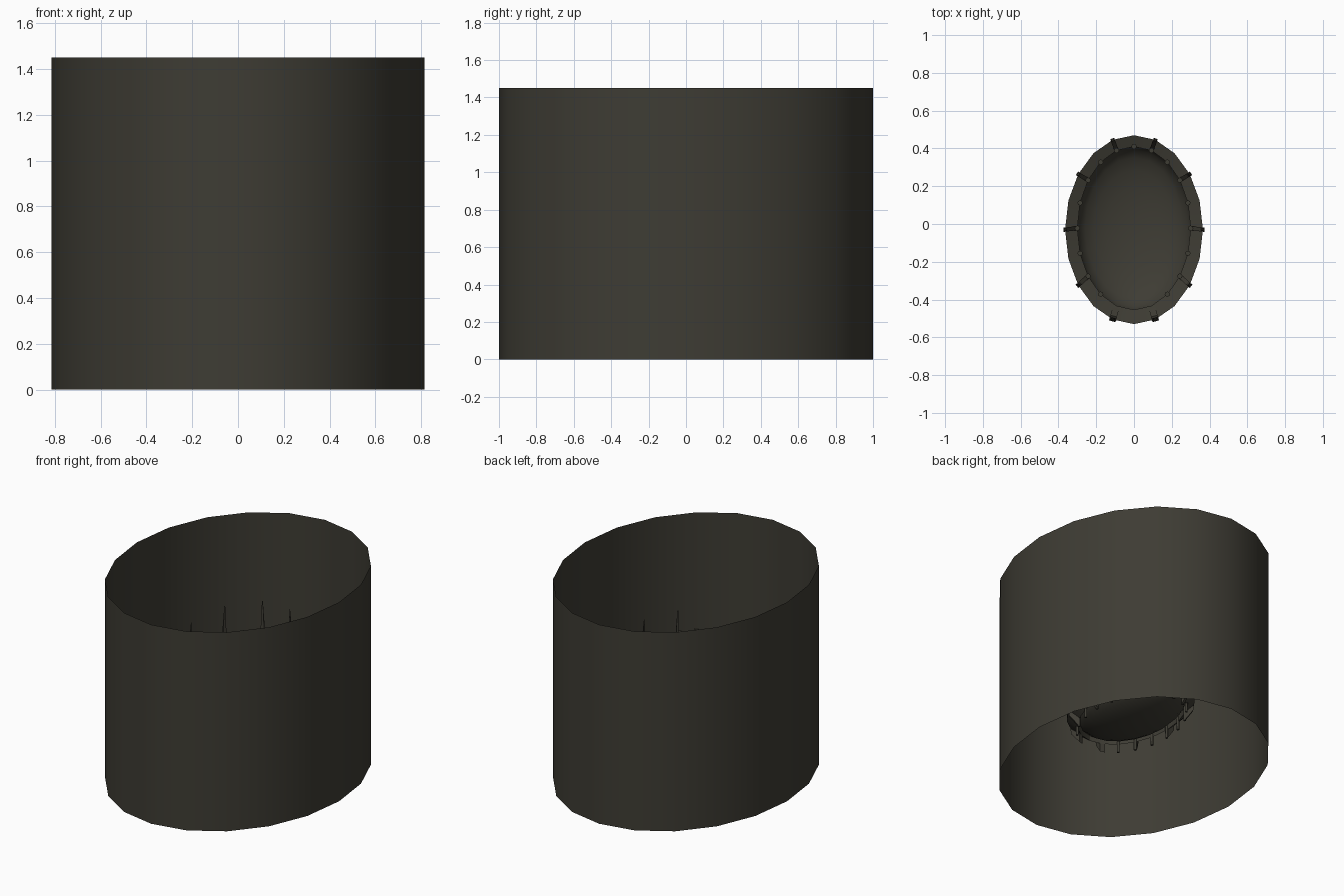
import bpy, bmesh, math
from mathutils import Vector

if "Cube" in bpy.data.objects:
    bpy.data.objects.remove(bpy.data.objects["Cube"])

SIDES = 20
mat = bpy.data.materials.new("dark_olive_grey")
mat.diffuse_color = (0.048, 0.045, 0.034, 1)
mat.use_nodes = True
mat.node_tree.nodes["Principled BSDF"].inputs["Base Color"].default_value = mat.diffuse_color


def finish(name, bm, smooth=None, recalc=True):
    if recalc:
        bmesh.ops.recalc_face_normals(bm, faces=bm.faces)
    me = bpy.data.meshes.new(name)
    bm.to_mesh(me)
    bm.free()
    me.materials.append(mat)
    ob = bpy.data.objects.new(name, me)
    bpy.context.collection.objects.link(ob)
    if smooth:
        bpy.ops.object.select_all(action='DESELECT')
        ob.select_set(True)
        bpy.context.view_layer.objects.active = ob
        bpy.ops.object.shade_smooth_by_angle(angle=math.radians(smooth))
    return ob


def loft(name, rings, closed=False, tip=None, smooth=40):
    """Join elliptical rings given as (rx, ry, y centre, z)."""
    bm = bmesh.new()
    loops = []
    for rx, ry, cy, z in rings:
        loops.append([bm.verts.new((rx * math.cos(a), cy + ry * math.sin(a), z))
                      for a in (math.tau * i / SIDES for i in range(SIDES))])
    pairs = list(zip(loops, loops[1:]))
    if closed:
        pairs.append((loops[-1], loops[0]))
    for lo, hi in pairs:
        for i in range(SIDES):
            j = (i + 1) % SIDES
            bm.faces.new((lo[i], lo[j], hi[j], hi[i]))
    if tip:
        t = bm.verts.new(tip)
        for i in range(SIDES):
            bm.faces.new((loops[-1][i], loops[-1][(i + 1) % SIDES], t))
    return finish(name, bm, smooth)


def inner(a):
    return Vector((0.30 * math.cos(a), -0.022 + 0.432 * math.sin(a), 0))


def outer(a):
    return Vector((0.365 * math.cos(a), -0.03 + 0.50 * math.sin(a), 0))


# Open outer shell
loft("outer_shell", [(0.815, 1, 0, 0), (0.815, 1, 0, 1.45)])

# Suspended ring
loft("inner_ring", [(0.30, 0.432, -0.022, 0.40), (0.365, 0.50, -0.03, 0.46),
                    (0.365, 0.50, -0.03, 0.54), (0.30, 0.432, -0.022, 0.52)],
     closed=True, smooth=25)

# Shallow bowl inside the ring
bowl = []
for k in range(6):
    t = math.radians(15 * k)
    bowl.append((0.30 * math.cos(t), 0.432 * math.cos(t), -0.022,
                 0.46 - 0.13 * math.sin(t)))
loft("bowl", bowl, tip=(0, -0.022, 0.33), smooth=60)

# Upright posts round the bowl
bm = bmesh.new()
for i in range(SIDES):
    a = math.tau * i / SIDES
    if math.sin(a) < -0.9:
        continue
    p = inner(a)
    made = bmesh.ops.create_cone(bm, cap_ends=True, segments=8, radius1=0.009,
                                 radius2=0.014, depth=0.51)
    bmesh.ops.translate(bm, verts=made['verts'], vec=(p.x, p.y, 0.595))
finish("posts", bm, 50)

# Curved pointed ribs, every second side; the front pair is short
profile = [(0, 0.34), (0.9, 0.42), (1.13, 0.6), (1.1, 0.82), (0.88, 1.0),
           (0.85, 0.82), (0.75, 0.62), (0, 0.52)]
bm = bmesh.new()
for i in range(0, SIDES, 2):
    a = math.tau * i / SIDES
    pi, po = inner(a), outer(a)
    side = Vector((-(po - pi).y, (po - pi).x, 0)).normalized() * 0.011
    front = math.sin(a) < -0.9
    if front:
        side *= 1.6
    loops = []
    for s in (-1, 1):
        vs = []
        for t, z in profile:
            if z > 0.7:
                z += 0.045 * math.sin(a)
            if front and z > 0.5:
                z = 0.5 + (z - 0.5) * 0.55
            p = pi.lerp(po, t) + side * s * (0.3 if t == 0.88 else 1)
            vs.append(bm.verts.new((p.x, p.y, z)))
        loops.append(vs)
    n = len(profile)
    bm.faces.new(loops[0])
    bm.faces.new(list(reversed(loops[1])))
    for k in range(n):
        m = (k + 1) % n
        bm.faces.new((loops[0][k], loops[1][k], loops[1][m], loops[0][m]))
finish("ribs", bm)
